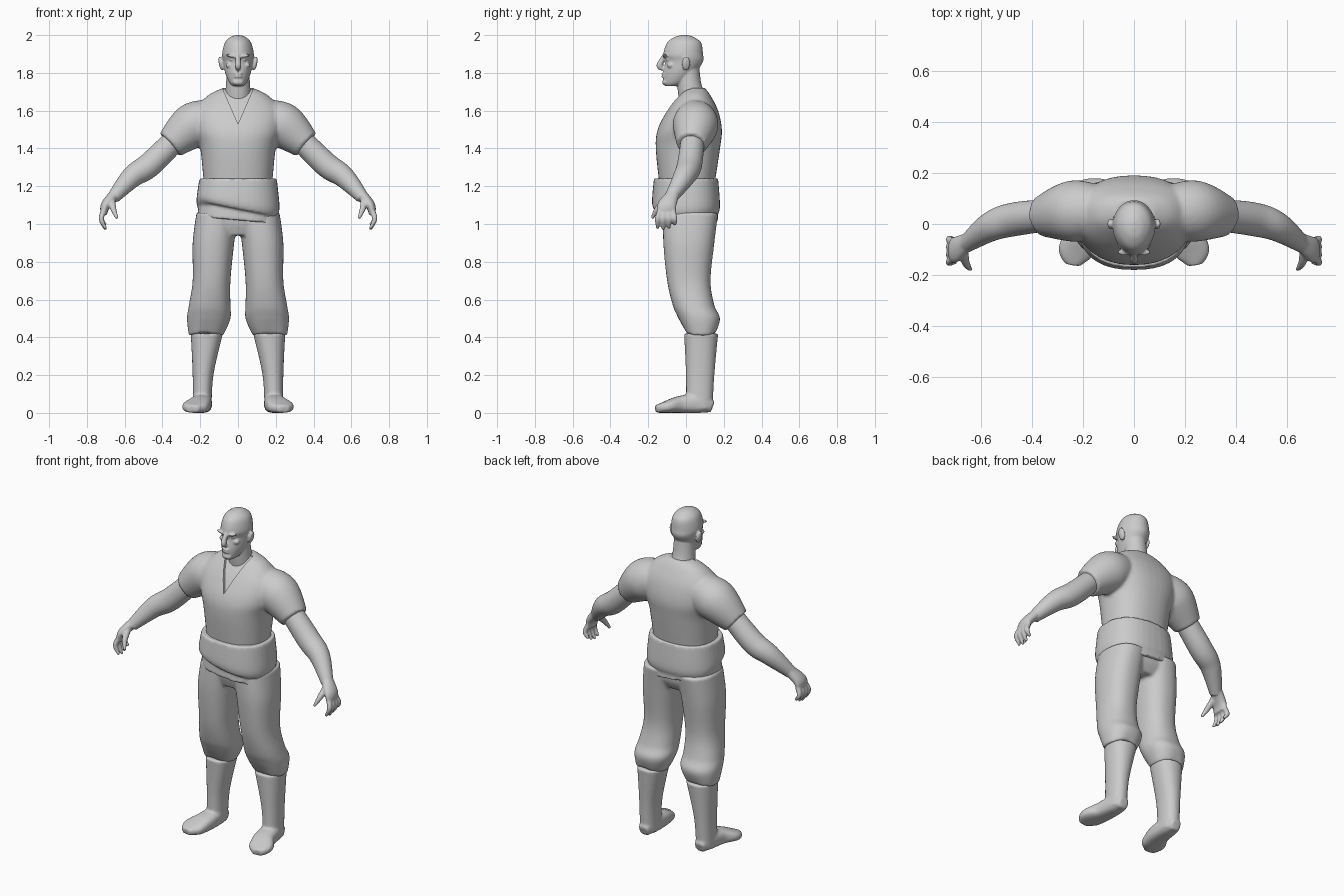
import bpy, bmesh, math
from mathutils import Vector, Matrix

cube = bpy.data.objects.get("Cube")
if cube:
    bpy.data.objects.remove(cube, do_unlink=True)

colour = (0.6, 0.6, 0.6, 1)
grey = bpy.data.materials.new("plain grey")
grey.use_nodes = True
grey.diffuse_color = colour
grey.node_tree.nodes["Principled BSDF"].inputs["Base Color"].default_value = colour

ACROSS, DEPTH, UP = Vector((1, 0, 0)), Vector((0, 1, 0)), Vector((0, 0, 1))
SIDES = (-1, 1)


def spline(rows, steps=8):
    """Smooth curve passing through every row of values."""
    result = []
    last = len(rows) - 1
    for index in range(last):
        before, start, end, after = (rows[max(0, min(last, index + k))] for k in (-1, 0, 1, 2))
        for step in range(steps):
            t = step / steps
            row = []
            for p, q, r, s in zip(before, start, end, after):
                leaving, arriving = (r - p) / 2, (s - q) / 2
                bend = 3 * (r - q) - 2 * leaving - arriving
                twist = 2 * (q - r) + leaving + arriving
                row.append(q + t * (leaving + t * (bend + t * twist)))
            result.append(row)
    return result + [rows[last]]


def loft(bm, rows, power=2, ref=DEPTH, axis=None, side=1, warp=None, segments=40):
    """Closed tube through rows of x, y, z, radius across and radius along ref."""
    rows = spline(rows)
    centres = [Vector(row[:3]) for row in rows]
    rings = []
    for index, (centre, row) in enumerate(zip(centres, rows)):
        following = centres[min(index + 1, len(centres) - 1)]
        previous = centres[max(index - 1, 0)]
        tangent = axis or (following - previous).normalized()
        along = (ref - tangent * ref.dot(tangent)).normalized()
        across = along.cross(tangent)
        ring = []
        for k in range(segments):
            angle = math.tau * k / segments
            u, v = (math.copysign(abs(w) ** (2 / power), w) for w in (math.cos(angle), math.sin(angle)))
            point = centre + across * u * row[3] + along * v * row[-1]
            if warp:
                point = warp(point)
            ring.append(bm.verts.new((point.x * side, point.y, point.z)))
        rings.append(ring)
    for lower, upper in zip(rings, rings[1:]):
        for k in range(segments):
            j = (k + 1) % segments
            bm.faces.new((lower[k], lower[j], upper[j], upper[k]))
    bm.faces.new(rings[0])
    bm.faces.new(rings[-1])


def column(bm, rows, **options):
    """Upright loft through rows of height, inner x, outer x, front y, back y."""
    rows = [((inner + outer) / 2, (front + back) / 2, z, (outer - inner) / 2, (back - front) / 2)
            for z, inner, outer, front, back in rows]
    loft(bm, rows, axis=UP, **options)


def trunk(bm, rows, **options):
    """Centred column through rows of height, half width, front y, back y."""
    column(bm, [(z, -half, half, front, back) for z, half, front, back in rows], **options)


def ball(bm, centre, size, side=1, tilt=0):
    x, y, z = centre
    matrix = Matrix.Translation((x * side, y, z)) @ Matrix.Rotation(tilt * side, 4, "Y")
    matrix = matrix @ Matrix.Diagonal((*size, 1))
    bmesh.ops.create_uvsphere(bm, u_segments=20, v_segments=12, radius=1, matrix=matrix)


def part(name, bm, voxel=None):
    """Turn the mesh into an object, fusing overlapping pieces when a voxel size is given."""
    bmesh.ops.recalc_face_normals(bm, faces=bm.faces)
    mesh = bpy.data.meshes.new(name)
    bm.to_mesh(mesh)
    bm.free()
    mesh.shade_smooth()
    mesh.materials.append(grey)
    thing = bpy.data.objects.new(name, mesh)
    bpy.context.collection.objects.link(thing)
    if voxel:
        fuse = thing.modifiers.new("fuse", "REMESH")
        fuse.mode = "VOXEL"
        fuse.voxel_size = voxel
        fuse.use_smooth_shade = True
        soften = thing.modifiers.new("soften", "SMOOTH")
        soften.iterations = 3
    return thing


# Shirt with short sleeves
torso = [(1.2, .18, -.14, .15), (1.4, .2, -.16, .18), (1.5, .23, -.15, .19),
         (1.6, .23, -.1, .17), (1.68, .16, -.04, .13), (1.72, .08, 0, .1)]
bm = bmesh.new()
trunk(bm, torso, power=2.3)
for side in SIDES:
    loft(bm, [(.13, .05, 1.56, .1), (.24, .05, 1.52, .12), (.36, .03, 1.42, .08)], side=side)
shirt = part("shirt", bm, voxel=.01)

# Wedge that cuts the neckline
bm = bmesh.new()
wedge = bm.faces.new([bm.verts.new((x, -.3, z)) for x, z in ((-.1, 1.76), (.1, 1.76), (0, 1.53))])
extruded = bmesh.ops.extrude_face_region(bm, geom=[wedge])["geom"]
moved = [item for item in extruded if isinstance(item, bmesh.types.BMVert)]
bmesh.ops.translate(bm, vec=DEPTH * .33, verts=moved)
cutter = part("neckline_cutter", bm)
cutter.data.shade_flat()
cutter.hide_render = True
cutter.hide_viewport = True
neckline = shirt.modifiers.new("neckline", "BOOLEAN")
neckline.operation = "DIFFERENCE"
neckline.solver = "EXACT"
neckline.object = cutter

# Chest skin just under the shirt
bm = bmesh.new()
trunk(bm, [(z, half * .75, front + .015, back * .6) for z, half, front, back in torso[1:]], power=2.3)
part("chest", bm)


# Head, neck and face
def narrow_face(p):
    return Vector((p.x * (1 + min(0, p.y)), p.y, p.z))


bm = bmesh.new()
loft(bm, [(0, .05, 1.6, .08), (0, .02, 1.72, .065), (0, .01, 1.83, .06)])
trunk(bm, [(1.73, .03, -.11, -.05), (1.75, .05, -.12, 0), (1.8, .07, -.12, .05),
           (1.86, .08, -.11, .09), (1.9, .085, -.12, .09), (1.96, .07, -.1, .08),
           (1.99, .04, -.06, .04), (2, .01, -.02, .01)], warp=narrow_face)
loft(bm, [(0, -.11, 1.9, .01), (0, -.14, 1.84, .016), (0, -.12, 1.82, .01)], ref=ACROSS)
for lip in (1.78, 1.795):
    ball(bm, (0, -.12, lip), (.022, .01, .006))
ball(bm, (0, -.11, 1.75), (.03, .016, .016))
for side in SIDES:
    brow, eye, cheek, ear = (.035, -.11, 1.89), (.03, -.095, 1.87), (.045, -.08, 1.84), (.09, 0, 1.85)
    ball(bm, brow, (.03, .014, .008), side, tilt=-.15)
    ball(bm, eye, (.015, .012, .008), side)
    ball(bm, cheek, (.02, .02, .016), side)
    ball(bm, ear, (.012, .022, .038), side, tilt=.2)
part("head", bm, voxel=.005)

# Arms, palms, fingers and thumbs
bm = bmesh.new()
for side in SIDES:
    loft(bm, [(.28, .04, 1.5, .06), (.46, .02, 1.32, .066), (.56, -.01, 1.25, .058),
              (.66, -.08, 1.14, .034)], side=side)
    loft(bm, [(.64, -.06, 1.17, .03, .03), (.7, -.1, 1.1, .026, .05), (.71, -.1, 1.05, .016, .05)], side=side)
    for finger in range(4):
        y = -.15 + .03 * finger
        tip = .97 + .006 * (finger - 1) ** 2
        loft(bm, [(.7, y * .6 - .04, 1.09, .014), (.724, y, 1.03, .014), (.7, y, tip, .008)], side=side)
    loft(bm, [(.67, -.1, 1.13, .02), (.66, -.15, 1.08, .016), (.64, -.18, 1.03, .008)], side=side)
part("arms", bm, voxel=.006)


# Waist sash, a base layer under a slanted overlapping layer
def hang(p):
    return p - UP * p.x * (1.2 - p.z) / 2


def drape(p):
    """Slant the front lower edge and level the back."""
    low = max(0, 1.22 - p.z) * 7
    ahead = max(0, min(1, .5 - p.y * 5))
    return p - UP * low * (p.x * ahead / 5 + (1 - ahead) * .03)


bm = bmesh.new()
trunk(bm, [(1.02, .215, -.15, .17), (1.2, .2, -.14, .16)], power=2.4, warp=hang)
trunk(bm, [(1.08, .21, -.17, .17), (1.12, .22, -.18, .18), (1.24, .205, -.17, .17)], power=2.4, warp=drape)
part("sash", bm, voxel=.008)


# Baggy trousers gathered below the knee
def lift_hem(p):
    return p + UP * max(0, .5 - p.z) * (.25 - 3 * abs(p.x - .17))


bm = bmesh.new()
trunk(bm, [(.94, .14, -.09, .12), (1, .2, -.11, .15), (1.08, .2, -.12, .15)], power=2.4)
for side in SIDES:
    column(bm, [(.41, .08, .26, 0, .16), (.5, .04, .27, -.04, .18), (.57, .04, .26, -.07, .15),
                (.7, .04, .24, -.1, .13), (.9, .02, .24, -.12, .15), (1.06, 0, .22, -.12, .17)],
           power=2.3, side=side, warp=lift_hem)
part("trousers", bm, voxel=.009)

# Tall boots with feet turned out
bm = bmesh.new()
for side in SIDES:
    column(bm, [(.02, .14, .24, 0, .14), (.2, .13, .24, 0, .15), (.42, .08, .25, -.01, .17)], power=2.2, side=side)
    sole = ((.19, .14, .03, .03), (.19, .08, .05, .05), (.2, -.03, .045, .06),
            (.23, -.11, .03, .068), (.24, -.16, .02, .03))
    loft(bm, [(x, y, height, height, width) for x, y, height, width in sole], power=2.7, ref=ACROSS, side=side)
part("boots", bm, voxel=.008)
